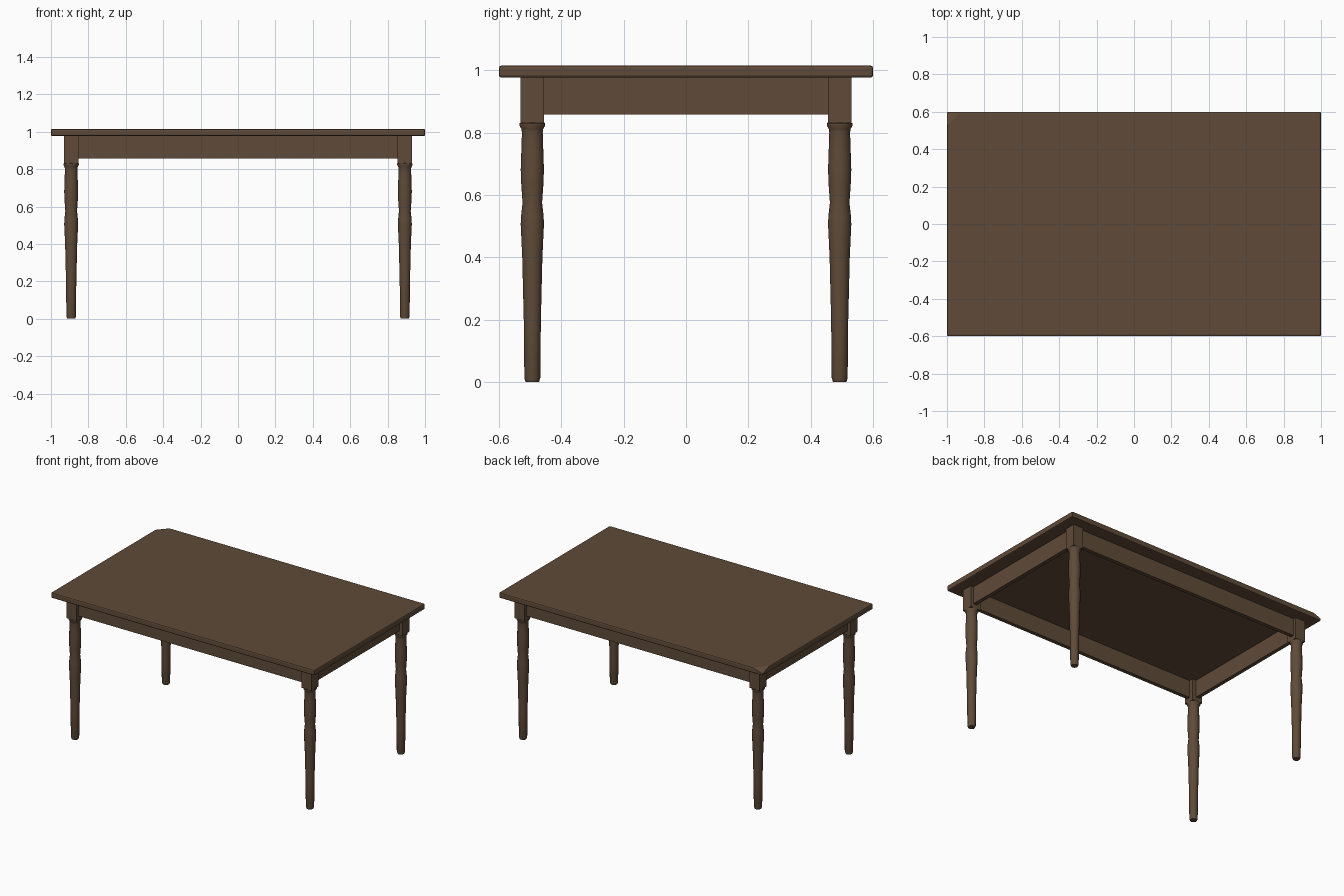
import bpy, bmesh, math
from mathutils import Vector

if "Cube" in bpy.data.objects:
    bpy.data.objects.remove(bpy.data.objects["Cube"])

wood = bpy.data.materials.new("dark_wood")
wood.diffuse_color = (0.115, 0.07, 0.04, 1)
wood.use_nodes = True
wood.node_tree.nodes["Principled BSDF"].inputs["Base Color"].default_value = wood.diffuse_color


def finish(name, bm, smooth=False):
    bmesh.ops.recalc_face_normals(bm, faces=bm.faces)
    mesh = bpy.data.meshes.new(name)
    bm.to_mesh(mesh)
    bm.free()
    mesh.materials.append(wood)
    ob = bpy.data.objects.new(name, mesh)
    bpy.context.collection.objects.link(ob)
    if smooth:
        bpy.ops.object.select_all(action='DESELECT')
        ob.select_set(True)
        bpy.context.view_layer.objects.active = ob
        bpy.ops.object.shade_smooth_by_angle(angle=math.radians(35))
    return ob


def add_box(bm, lo, hi):
    lo, hi = Vector(lo), Vector(hi)
    verts = bmesh.ops.create_cube(bm, size=1)["verts"]
    for v in verts:
        v.co = (lo + hi) / 2 + v.co * (hi - lo)


# Table top: softened slab with one worn back-left corner
bm = bmesh.new()
add_box(bm, (-1, -0.6, 0.976), (1, 0.6, 1.015))
bmesh.ops.bevel(bm, geom=bm.edges[:], offset=0.008, segments=2,
                profile=0.5, affect='EDGES')
a, b, c = Vector((-0.93, 0.6, 1.015)), Vector((-1, 0.52, 1.015)), Vector((-1, 0.6, 0.99))
normal = (b - a).cross(c - a)
if normal.dot(Vector((-1, 1, 1))) < 0:
    normal = -normal
cut = bmesh.ops.bisect_plane(bm, geom=bm.verts[:] + bm.edges[:] + bm.faces[:],
                             plane_co=a, plane_no=normal, clear_outer=True)
bmesh.ops.holes_fill(bm, edges=[e for e in bm.edges if e.is_boundary])
finish("table_top", bm)

# Apron rails, set slightly behind the leg blocks
for s, side in ((-1, "front"), (1, "back")):
    bm = bmesh.new()
    y0, y1 = sorted((s * 0.485, s * 0.511))
    add_box(bm, (-0.86, y0, 0.857), (0.86, y1, 0.978))
    finish(side + "_apron", bm)
for s, side in ((-1, "left"), (1, "right")):
    bm = bmesh.new()
    x0, x1 = sorted((s * 0.882, s * 0.908))
    add_box(bm, (x0, -0.46, 0.857), (x1, 0.46, 0.978))
    finish(side + "_apron", bm)

# Turned leg profile: radius, height
PROFILE = [(0.022, 0), (0.026, 0.012), (0.028, 0.2), (0.033, 0.4), (0.038, 0.505),
           (0.037, 0.53), (0.032, 0.575), (0.036, 0.63), (0.038, 0.68), (0.036, 0.74),
           (0.034, 0.80), (0.036, 0.812), (0.042, 0.822), (0.042, 0.829), (0.036, 0.834)]
SIDES = 16


def leg(name, x, y):
    bm = bmesh.new()
    rings = []
    for r, z in PROFILE:
        rings.append([bm.verts.new((x + r * math.cos(t), y + r * math.sin(t), z))
                      for t in (2 * math.pi * (i + 0.5) / SIDES for i in range(SIDES))])
    for lower, upper in zip(rings, rings[1:]):
        for i in range(SIDES):
            j = (i + 1) % SIDES
            bm.faces.new((lower[i], lower[j], upper[j], upper[i]))
    bm.faces.new(rings[0][::-1])
    bm.faces.new(rings[-1])
    # Square block on top of the turning
    add_box(bm, (x - 0.038, y - 0.038, 0.83), (x + 0.038, y + 0.038, 0.978))
    finish(name, bm, smooth=True)


for sx, nx in ((-1, "left"), (1, "right")):
    for sy, ny in ((-1, "front"), (1, "back")):
        leg(f"{ny}_{nx}_leg", sx * 0.892, sy * 0.493)
